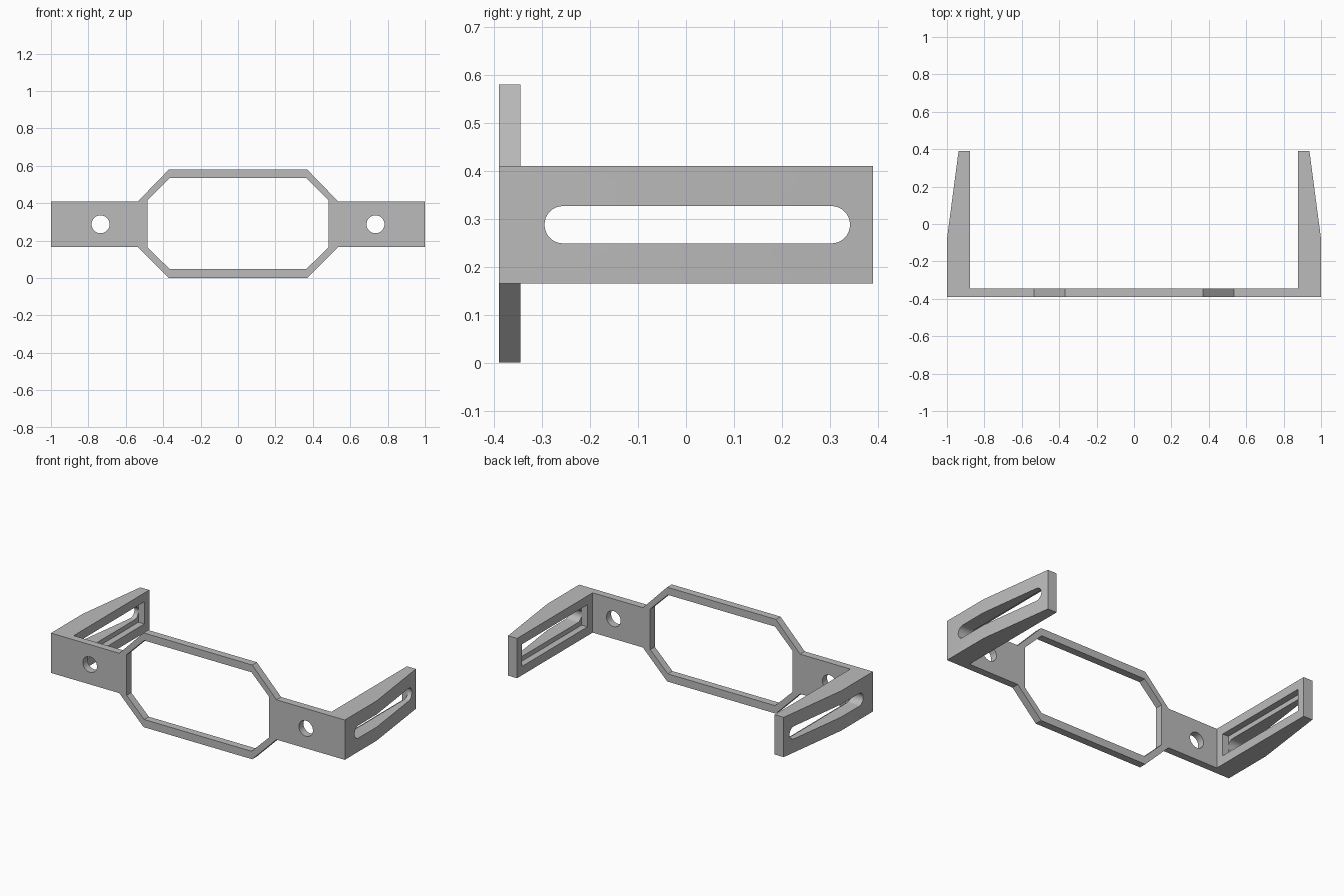
import bpy, bmesh, math
from mathutils import Vector

if "Cube" in bpy.data.objects:
    bpy.data.objects.remove(bpy.data.objects["Cube"])

FRONT, PLATE_BACK, BACK = -0.39, -0.345, 0.39
LOW, HIGH = 0.165, 0.41
MID = (LOW + HIGH) / 2

grey = bpy.data.materials.new("plain grey")
grey.use_nodes = True
colour = (0.5, 0.5, 0.5, 1)
grey.diffuse_color = colour
grey.node_tree.nodes["Principled BSDF"].inputs["Base Color"].default_value = colour


def prism(name, outline, axis, start, end):
    """Extrude a 2D outline along x, y or z."""
    place = {"x": lambda a, b: (start, a, b),
             "y": lambda a, b: (a, start, b),
             "z": lambda a, b: (a, b, start)}[axis]
    bm = bmesh.new()
    face = bm.faces.new([bm.verts.new(place(a, b)) for a, b in outline])
    extruded = bmesh.ops.extrude_face_region(bm, geom=[face])["geom"]
    shift = Vector([end - start if axis == k else 0 for k in "xyz"])
    bmesh.ops.translate(bm, vec=shift, verts=[g for g in extruded if isinstance(g, bmesh.types.BMVert)])
    bmesh.ops.recalc_face_normals(bm, faces=bm.faces)
    mesh = bpy.data.meshes.new(name)
    bm.to_mesh(mesh)
    bm.free()
    mesh.materials.append(grey)
    obj = bpy.data.objects.new(name, mesh)
    bpy.context.collection.objects.link(obj)
    return obj


def combine(body, tool, operation):
    mod = body.modifiers.new(operation, "BOOLEAN")
    mod.operation, mod.object, mod.solver = operation, tool, "EXACT"
    bpy.context.view_layer.objects.active = body
    bpy.ops.object.modifier_apply(modifier=mod.name)
    bpy.data.objects.remove(tool)


def octagon(flat, wide, bottom, top, low, high):
    return [(-flat, bottom), (flat, bottom), (wide, low), (wide, high),
            (flat, top), (-flat, top), (-wide, high), (-wide, low)]


def stadium(start, end, radius, steps=16):
    """Slot outline with round ends; a circle when start equals end plus diameter."""
    pts = []
    for centre, turn in ((end - radius, -math.pi / 2), (start + radius, math.pi / 2)):
        for i in range(steps + 1):
            a = turn + math.pi * i / steps
            pts.append((centre + radius * math.cos(a), MID + radius * math.sin(a)))
    return pts


def circle(x, radius, count=32):
    return [(x + radius * math.cos(math.tau * i / count),
             MID + radius * math.sin(math.tau * i / count)) for i in range(count)]


# U-shaped bracket with tapering arms
arm = [(1, FRONT), (1, -0.08), (0.938, BACK), (0.877, BACK), (0.877, PLATE_BACK)]
bracket = prism("bracket", arm + [(-x, y) for x, y in reversed(arm)], "z", LOW, HIGH)

# Eight-sided frame in the middle of the plate
combine(bracket, prism("frame", octagon(0.37, 0.535, 0, 0.58, LOW, HIGH), "y", FRONT, PLATE_BACK), "UNION")
combine(bracket, prism("opening", octagon(0.365, 0.485, 0.048, 0.534, 0.165, 0.415), "y", -0.5, -0.2), "DIFFERENCE")

for side in (-1, 1):
    # Round screw hole in the plate
    combine(bracket, prism("hole", circle(side * 0.735, 0.048), "y", -0.5, -0.2), "DIFFERENCE")
    # Long slot through the arm, with a wider recess on the inner face
    combine(bracket, prism("slot", stadium(-0.295, 0.342, 0.039), "x", side * 0.8, side * 1.1), "DIFFERENCE")
    recess = [(-0.295, MID - 0.068), (0.342, MID - 0.068), (0.342, MID + 0.068), (-0.295, MID + 0.068)]
    combine(bracket, prism("recess", recess, "x", side * 0.8, side * 0.917), "DIFFERENCE")

# Smooth the round walls, keep the edges crisp
bpy.ops.object.select_all(action="DESELECT")
bracket.select_set(True)
bpy.context.view_layer.objects.active = bracket
bpy.ops.object.shade_smooth_by_angle(angle=math.radians(15))
